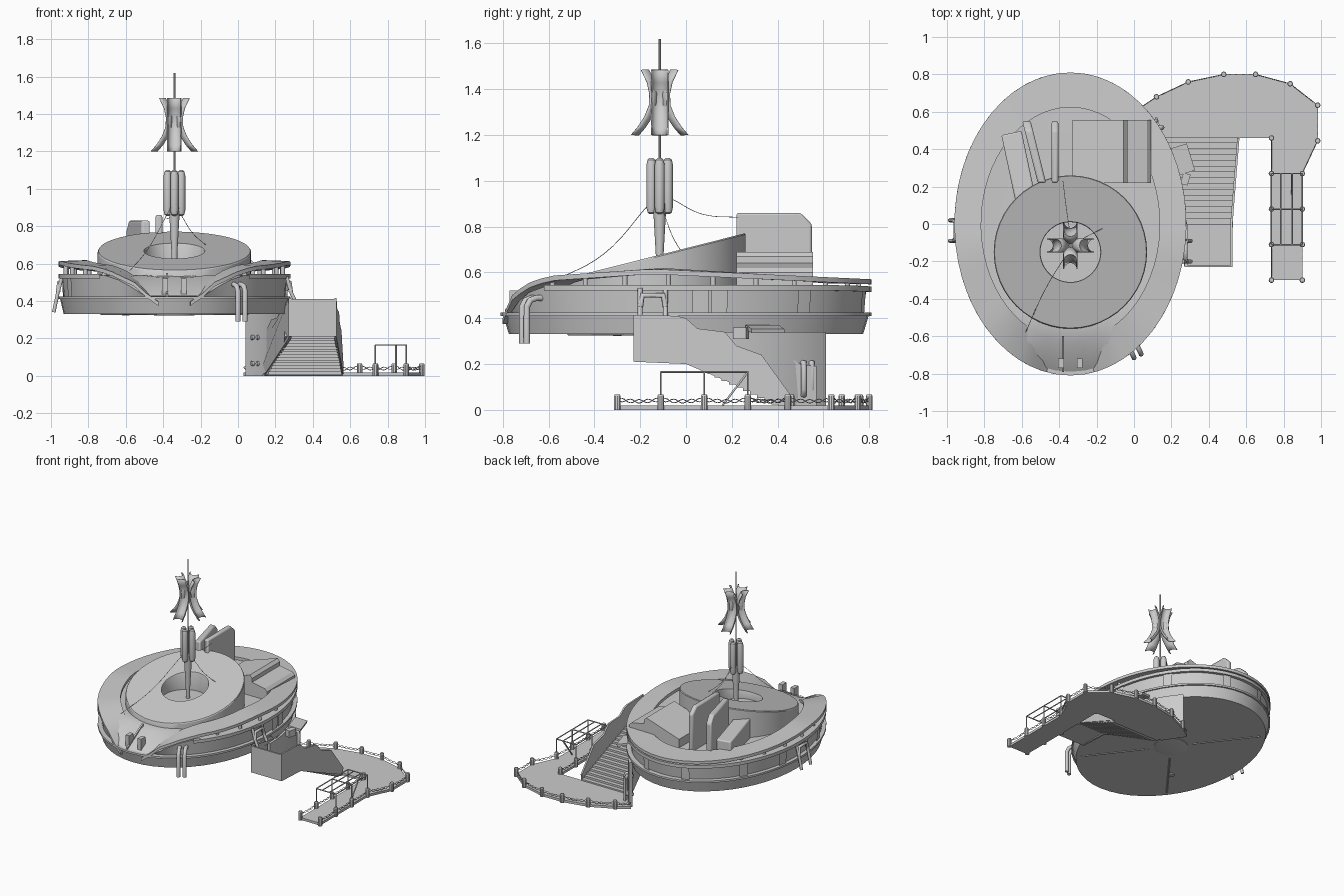
import bpy, bmesh, math
from math import sin, cos, pi, radians
from mathutils import Vector, Matrix

if "Cube" in bpy.data.objects:
    bpy.data.objects.remove(bpy.data.objects["Cube"])

CX, A, B = -0.34, 0.62, 0.81           # hull centre and ellipse radii
MX, MY = -0.34, -0.115                 # mast position

def mesh(name, verts, faces, angle=30):
    me = bpy.data.meshes.new(name)
    me.from_pydata([tuple(v) for v in verts], [], faces)
    bm = bmesh.new(); bm.from_mesh(me)
    bmesh.ops.recalc_face_normals(bm, faces=bm.faces)
    bm.to_mesh(me); bm.free()
    me.shade_smooth(); me.set_sharp_from_angle(angle=radians(angle))
    ob = bpy.data.objects.new(name, me)
    bpy.context.collection.objects.link(ob)
    return ob

def loft(name, rings, closed=True, caps=True, loop=False):
    n, m = len(rings[0]), len(rings)
    verts = [v for r in rings for v in r]
    faces = [(i*n+j, i*n+(j+1) % n, (i+1) % m*n+(j+1) % n, (i+1) % m*n+j)
             for i in range(m if loop else m-1) for j in range(n if closed else n-1)]
    if caps:
        faces += [tuple(range(n)), tuple(range((m-1)*n, m*n))]
    return mesh(name, verts, faces)

def bevel(ob, w, seg=2):
    b = ob.modifiers.new("bevel", "BEVEL"); b.width = w; b.segments = seg
    return ob

def prism(name, pts, x0, x1, loc=(0, 0, 0), rz=0, ry=0):
    """Profile in (y, z) extruded along x; x0 and x1 may be functions of y."""
    f = lambda x, y: x(y) if callable(x) else x
    M = Matrix.Translation(loc) @ Matrix.Rotation(rz, 4, 'Z') @ Matrix.Rotation(ry, 4, 'Y')
    return loft(name, [[M @ Vector((f(x, y), y, z)) for y, z in pts] for x in (x0, x1)])

def box(name, x, y, z):
    return prism(name, [(y[0], z[0]), (y[1], z[0]), (y[1], z[1]), (y[0], z[1])], x[0], x[1])

def lathe(name, prof, x, y, n=16):
    return loft(name, [[(x+r*cos(2*pi*i/n), y+r*sin(2*pi*i/n), z) for i in range(n)] for r, z in prof])

def tube(name, pts, r, smooth=False, res=2):
    cu = bpy.data.curves.new(name, 'CURVE'); cu.dimensions = '3D'
    cu.bevel_depth = r; cu.bevel_resolution = res; cu.use_fill_caps = True
    if smooth:
        sp = cu.splines.new('BEZIER'); sp.bezier_points.add(len(pts)-1)
        for b, p in zip(sp.bezier_points, pts):
            b.co = p; b.handle_left_type = b.handle_right_type = 'AUTO'
        sp.resolution_u = 6
    else:
        sp = cu.splines.new('POLY'); sp.points.add(len(pts)-1)
        for q, p in zip(sp.points, pts):
            q.co = (*p, 1)
    ob = bpy.data.objects.new(name, cu)
    bpy.context.collection.objects.link(ob)
    return ob

def lerp_table(t, table):
    for (a, va), (b, vb) in zip(table, table[1:]):
        if t <= b:
            return va+(vb-va)*max(0, (t-a)/(b-a))
    return table[-1][1]

def rim_z(y):
    return lerp_table(y, [(-.81, .37), (-.795, .42), (-.76, .5), (-.7, .55), (-.6, .585), (-.15, .615), (.81, .57)])

def ell(s, t, z):
    y = B*s*sin(t)
    return Vector((CX+A*s*cos(t), y, z(B*sin(t)) if callable(z) else z))

# Hull: lower skirt, flange, recessed wall and deck that dips at the front
N = 48
ts = [2*pi*i/N for i in range(N)]
top = lambda y: max(.427, min(.54, rim_z(y)-.035))
hull = [(.955, .33), (.985, .41), (1, .41), (1, .424), (.955, .424), (.975, top)]
loft("hull", [[ell(s, t, z) for t in ts] for s, z in hull] +
     [[ell(.78, t, lambda y: min(.54, rim_z(y*.8)-.045)) for t in ts], [ell(.66, t, .535) for t in ts]])
# Rim strip round the back and sides
arc = [radians(-50+280*i/40) for i in range(41)]
loft("rim_strip", [[ell(s, t, lambda y: z+top(y)) for t in arc]
     for s, z in ((.96, -.02), (1, -.02), (1, .004), (.96, .004))], closed=False, caps=False, loop=True)
# Upper ring plate sweeping down into two arms at the front
arc = [radians(-82+344*i/56) for i in range(57)]
prof = [(1, -.022), (1, 0), (.77, .005), (.77, -.018)]
loft("ring_plate", [[ell(s, t, lambda y: rim_z(y)+dz) for s, dz in prof] for t in arc])
# Posts under the ring plate
for i in range(20):
    t = radians(-50+280*i/19)
    p = ell(.94, t, 0)
    tube("ring_post", [(p.x, p.y, .52), (p.x, p.y, rim_z(p.y)-.012)], .012, res=1)
# Wall panels on the right and back
for a in (2, 8, 38, 75, 105, 140, 165, 200):
    t0 = radians(a)
    loft("wall_panel", [[ell(s, t0+.03*k, z) for k in range(4)] for s, z in
         ((.94, .42), (.975, .42), (.985, .53), (.94, .53))], closed=False, caps=False, loop=True)
# Front entry slot
for s in (-1, 1):
    box("entry_jamb", sorted((CX+s*.035, CX+s*.065)), (-.77, -.72), (.4, .52))
prism("entry_rail", [(-.79, .42), (-.6, .53), (-.6, .55), (-.79, .44)], CX-.046, CX-.034)
# Belly details
lathe("belly_ring", [(.12, .333), (.12, .326), (.1, .322)], CX, 0, 24)
for a in range(4):
    d = a*pi/2+pi/4
    tube("belly_rail", [(CX+A*r*cos(d), B*r*sin(d), .33) for r in (.22, .9)], .006, res=0)
lathe("belly_port", [(.02, .333), (.02, .322)], -.6, -.3, 10)

# Tilted saucer with a central well
SY = -.15
tilt = lambda y: .668+.253*(y-SY)
def sring(r, z):
    return [(CX+r*cos(t), SY+r*sin(t), z(SY+r*sin(t)) if callable(z) else z) for t in ts]
loft("saucer", [sring(.41, .5), sring(.41, lambda y: tilt(y)-.006), sring(.406, tilt),
                sring(.163, tilt), sring(.16, lambda y: tilt(y)-.006), sring(.16, .57)])

# Mast: tapering column, four capsule tanks, thin rod
lathe("mast_column", [(.014, .56), (.016, .66), (.028, .87), (.03, .9)], MX, MY)
lathe("mast_rod", [(.005, .88), (.005, 1.62)], MX, MY, 8)
for i in range(4):
    a = i*pi/2
    lathe("capsule", [(.008, .855), (.017, .862), (.022, .885), (.022, 1.07), (.017, 1.092), (.008, 1.1)],
          MX+.036*cos(a), MY+.036*sin(a), 12)
# Four flared vanes, hollow side facing outward
vane = [(1.2, .126), (1.235, .096), (1.28, .067), (1.33, .047), (1.38, .045), (1.43, .056), (1.485, .082)]
for i in range(4):
    R = Matrix.Translation((MX, MY, 0)) @ Matrix.Rotation(i*pi/2, 4, 'Z')
    rows = [[R @ Vector((r-.034*sin(radians(20*k)), .036*cos(radians(20*k)), z))
             for k in range(10)] for z, r in vane]
    v = loft("vane", rows, closed=False, caps=False)
    m = v.modifiers.new("thick", "SOLIDIFY"); m.thickness = .005; m.offset = 0
lathe("vane_hub", [(.01, 1.33), (.01, 1.4)], MX, MY, 10)
# Guy cables
for a, b, c in (((-.36, -.16, .9), (-.48, -.36, .68), (-.58, -.58, .56)),
                ((-.34, -.06, .92), (-.36, .07, .855), (-.38, .23, .84)),
                ((-.31, -.1, .87), (-.24, -.06, .76), (-.16, -.02, .69))):
    tube("guy_cable", [a, b, c], .0015, True, 1)

# Fins and slabs behind the saucer
fin = [(.22, .52), (.22, .86), (.5, .86), (.55, .81), (.55, .52)]
bevel(prism("tall_fin", fin, -.44, -.405), .01)
slant = lambda d: (lambda y: -.47-.25*(y-.22)+d)
bevel(prism("leaning_fin", [(y, z-.03) for y, z in fin], slant(-.045), slant(0)), .01)
bevel(prism("low_fin", [(-.18, -.1), (-.18, .07), (.17, .04), (.17, -.1)], -.055, .055,
            (-.62, .32, .61), radians(12)), .008)
for name, x0, x1, z0, z1 in (("inner_slab", -.33, -.035, .6, .69), ("outer_slab", -.06, .09, .645, .62)):
    loft(name, [[(x0, y, .52), (x0, y, z0), (x1-.02, y, z1), (x1, y, z1-.02), (x1, y, .52)] for y in (.22, .555)])

# Stairs: treads, jagged parapets and landing
xo = lambda d: (lambda y: .515+.08*max(0, y)+d)
xi = lambda d: (lambda y: .285-.28*max(0, y)+d)
jag = [(.33, .3), (.22, .31), (.17, .34), (.05, .355), (0, .4), (-.04, .41), (-.23, .415)]
base = [(-.23, .21), (0, .2), (.45, .01)]
prism("stair_parapet", base+[(.46, .06), (.33, .24), (.22, .28), (.17, .34)]+jag[3:], xo(0), xo(.012))
prism("inner_parapet", base+[(.46, 0), (.57, 0), (.57, .19), (.5, .2)]+jag, xi(-.015), xi(0))
box("landing_floor", (.285, .52), (-.225, 0), (.21, .25))
box("landing_wall", (.285, .52), (-.23, -.218), (.21, .41))
for i in range(16):
    y, z = -.03+i*.031, .25-i*.0148
    z0 = max(.002, z-.035)
    prism("tread", [(y, z0), (y+.031, z0), (y+.031, z), (y, z)], xi(-.01), xo(.006))
# Curved support wall following the hull
wall = [math.asin(.62/B*i/14) for i in range(15)]
low = lambda y: max(0, .21-.42*y)
loft("support_wall", [[ell(s, t, z) for s, z in ((.95, low), (.985, low), (.985, .34), (.95, .34))] for t in wall])
# Tilted console by the stairs
prism("console", [(-.075, -.006), (.075, -.006), (.075, .012), (-.075, .012)], -.045, .045, (.26, .345, .35), .3, .2)
prism("console_foot", [(-.03, -.03), (.03, -.03), (.03, .02), (-.03, .02)], -.02, .02, (.275, .24, .34), -.3)

# Ground walkway
outer = [(.03, .62), (.12, .68), (.29, .76), (.48, .8), (.65, .8), (.835, .75), (.982, .635), (.982, .445), (.9, .27)]
right = [(.9, .27), (.9, .08), (.9, -.11), (.9, -.3)]
left = [(.735, .46), (.735, .27), (.735, .08), (.735, -.11), (.735, -.3)]
path = outer+right[1:]+left[::-1]+[(.13, .46)]
loft("walkway", [[(x, y, z) for x, y in path] for z in (0, .018)])
for x, y in outer[1:]+right[1:]+left:
    lathe("bollard", [(.015, 0), (.015, .06), (.012, .066)], x, y, 10)
# Chains as two interlaced wavy strands
for line in (outer+right[1:], left):
    for a, b in zip(line, line[1:]):
        va, vb = Vector((*a, .045)), Vector((*b, .045))
        d = vb-va; k = max(3, round(d.length/.035)); n = k*4
        for s in (-1, 1):
            tube("chain", [va+d*i/n+Vector((0, 0, s*.008*sin(pi*k*i/n)-.008*sin(pi*i/n)))
                           for i in range(n+1)], .002, res=0)
# Gate frame over the walkway
for x in (.735, .9):
    for y in (-.11, .08, .27):
        tube("frame_post", [(x, y, .02), (x, y, .165)], .004, res=1)
for x in (.735, .785, .845, .9):
    tube("frame_bar", [(x, -.11, .165), (x, .27, .165)], .004, res=1)
for y in (-.11, .08, .27):
    tube("frame_crossbar", [(.735, y, .165), (.9, y, .165)], .004, res=1)
tube("frame_brace", [(.845, .16, .02), (.845, .27, .165)], .005, res=1)

# Pipes bending into the hull and the support wall
for x, y in ((0, -.715), (.038, -.695)):
    tube("hull_pipe", [(x, y, .29), (x, y, .45), (x-.006, y+.014, .478), (x-.02, y+.04, .488), (x-.04, y+.09, .488)], .014)
for x, y in ((.12, .55), (.15, .515)):
    tube("stair_pipe", [(x-.05, y-.02, .205), (x-.01, y, .205), (x, y, .18), (x, y, .09), (x-.01, y, .065), (x-.05, y-.02, .065)], .013)
# Side brackets and entrance arch
for s, yc in ((-1, -.035), (1, -.145)):
    for y in (yc-.055, yc+.055):
        tube("bracket_leg", [(CX+s*.6, y, .53), (CX+s*.622, y, .45), (CX+s*.645, y, .34 if s < 0 else .4)], .011, res=1)
    tube("bracket_arch", [(CX+s*.622, yc-.055, .45), (CX+s*.615, yc-.045, .5), (CX+s*.615, yc+.045, .5),
                          (CX+s*.622, yc+.055, .45)], .013, res=1)
